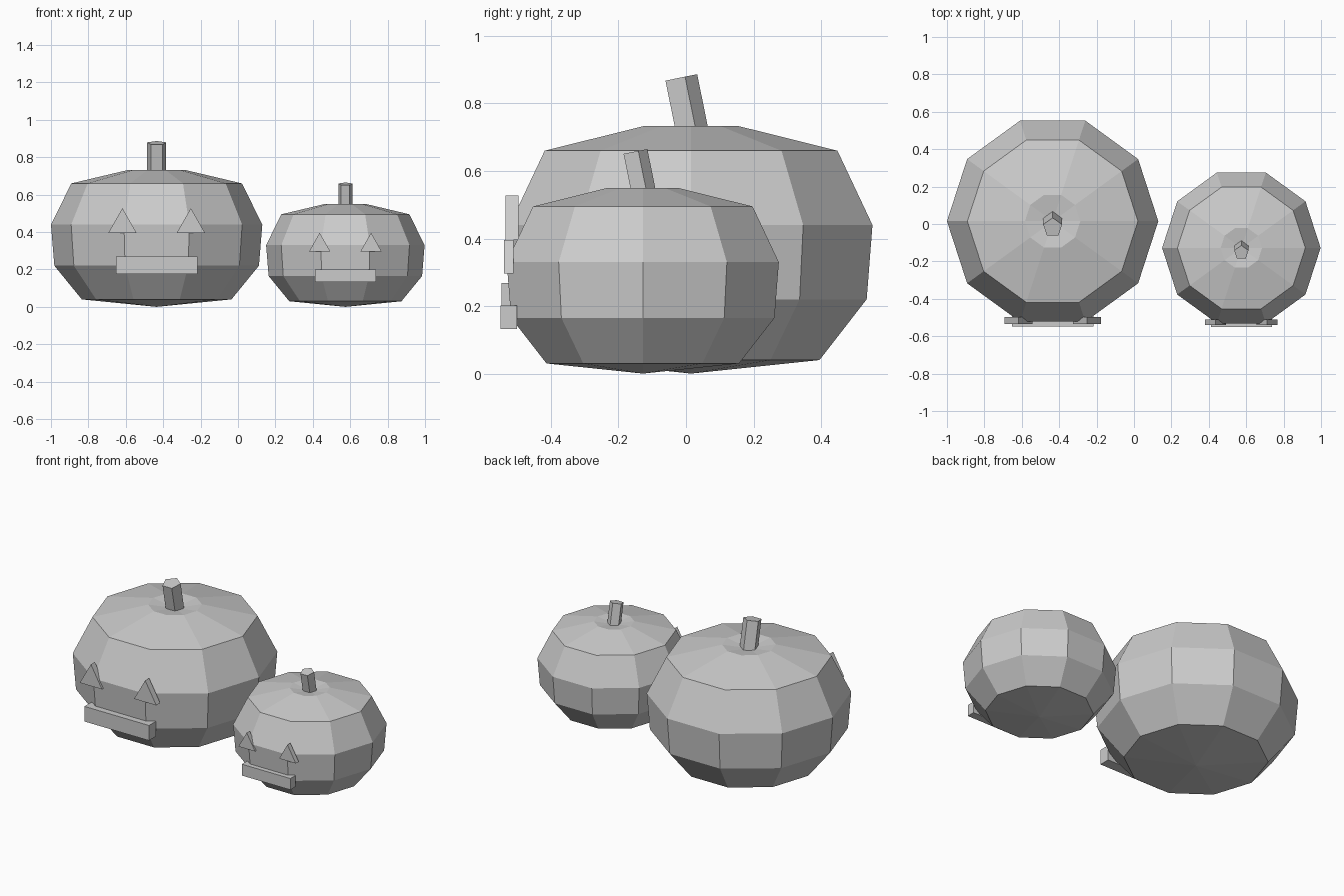
import bpy, bmesh
from math import cos, sin, radians, tau
from mathutils import Vector, Matrix

if "Cube" in bpy.data.objects:
    bpy.data.objects.remove(bpy.data.objects["Cube"], do_unlink=True)

GREY = (0.6, 0.6, 0.6, 1.0)
grey = bpy.data.materials.new("plain_grey")
grey.use_nodes = True
grey.diffuse_color = GREY
grey.node_tree.nodes["Principled BSDF"].inputs["Base Color"].default_value = GREY


def finish(name, bm, origin, scale):
    """Turn a bmesh into a flat-shaded object at its pumpkin's place and size."""
    bmesh.ops.recalc_face_normals(bm, faces=bm.faces)
    mesh = bpy.data.meshes.new(name)
    bm.to_mesh(mesh)
    bm.free()
    mesh.materials.append(grey)
    obj = bpy.data.objects.new(name, mesh)
    obj.location = origin
    obj.scale = (scale,) * 3
    bpy.context.collection.objects.link(obj)


def ring(bm, radius, z, sides, turn=0.0):
    return [bm.verts.new((radius * cos(turn + tau * i / sides),
                          radius * sin(turn + tau * i / sides), z))
            for i in range(sides)]


def bridge(bm, low, high):
    n = len(low)
    for i in range(n):
        j = (i + 1) % n
        bm.faces.new((low[i], low[j], high[j], high[i]))


def fan(bm, loop, z):
    tip = bm.verts.new((0, 0, z))
    for i in range(len(loop)):
        bm.faces.new((loop[i], loop[(i + 1) % len(loop)], tip))


def slab(bm, outline, front, back):
    """Extrude an (x, z) outline along y."""
    a = [bm.verts.new((x, front, z)) for x, z in outline]
    b = [bm.verts.new((x, back, z)) for x, z in outline]
    bm.faces.new(a)
    bm.faces.new(b)
    bridge(bm, a, b)


def pumpkin(prefix, origin, scale):
    # Ten-sided body with pointed base and dished top
    bm = bmesh.new()
    profile = [(0.40, 0.04), (0.547, 0.22), (0.565, 0.44), (0.456, 0.66), (0.148, 0.733)]
    loops = [ring(bm, r, z, 10) for r, z in profile]
    for low, high in zip(loops, loops[1:]):
        bridge(bm, low, high)
    fan(bm, loops[0], 0.0)
    fan(bm, loops[-1], 0.71)
    finish(prefix + "_body", bm, origin, scale)

    # Five-sided stem leaning to the front
    bm = bmesh.new()
    low = ring(bm, 0.053, 0.0, 5, tau / 4)
    high = ring(bm, 0.053, 0.19, 5, tau / 4)
    bridge(bm, low, high)
    bm.faces.new(low)
    bm.faces.new(high)
    bm.transform(Matrix.Translation(Vector((0, 0.004, 0.69))) @ Matrix.Rotation(radians(11.5), 4, 'X'))
    finish(prefix + "_stem", bm, origin, scale)

    # Triangular eyes
    for side, sx in (("left", 1), ("right", -1)):
        bm = bmesh.new()
        x = 0.183 * sx
        slab(bm, [(x - 0.075, 0.396), (x + 0.075, 0.396), (x, 0.528)], -0.549, -0.511)
        finish(f"{prefix}_{side}_eye", bm, origin, scale)

    # Bar mouth
    bm = bmesh.new()
    slab(bm, [(-0.218, 0.176), (0.218, 0.176), (0.218, 0.268), (-0.218, 0.268)], -0.562, -0.496)
    finish(prefix + "_mouth", bm, origin, scale)


pumpkin("large_pumpkin", (-0.435, 0.015, 0), 1.0)
pumpkin("small_pumpkin", (0.574, -0.128, 0), 0.75)
